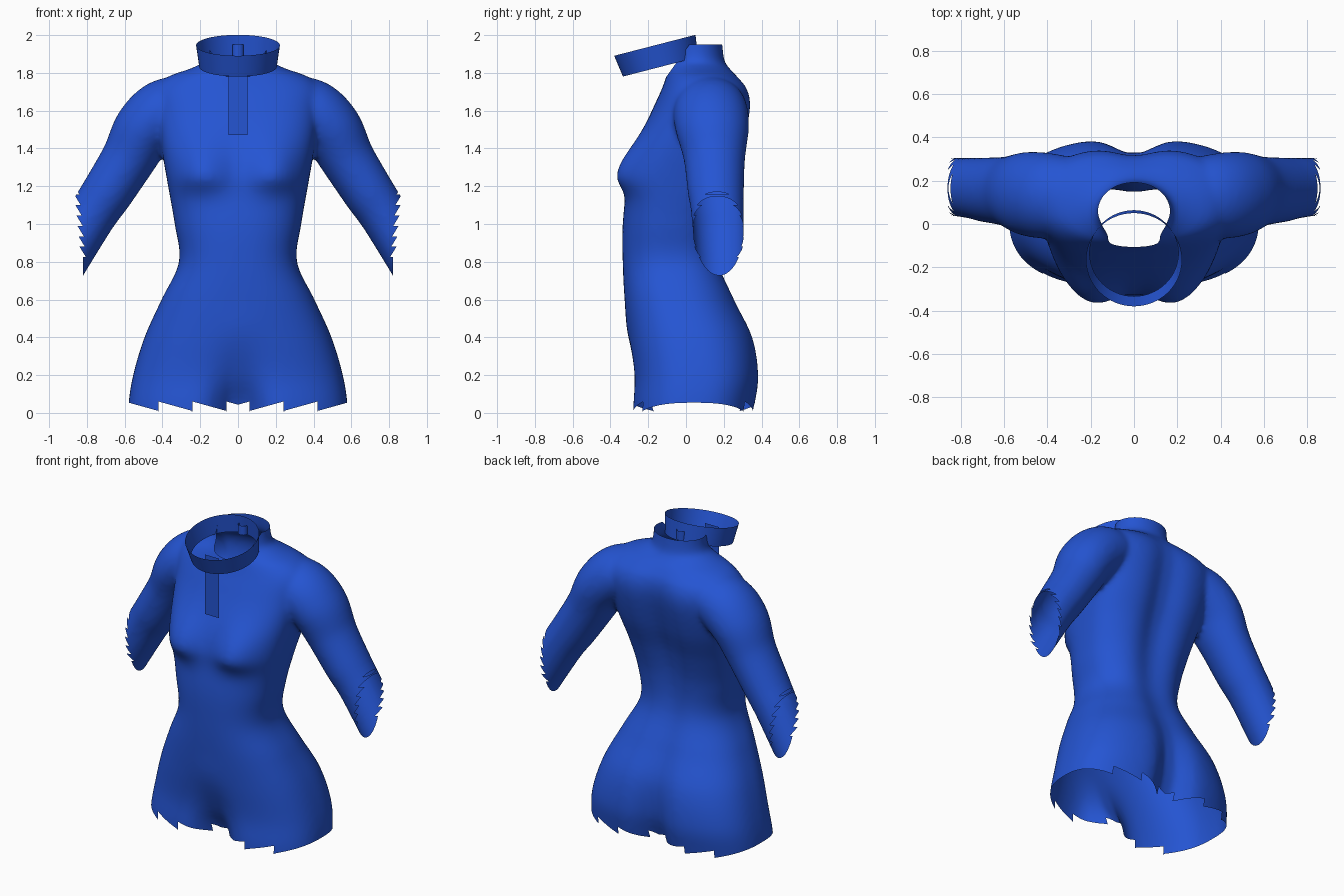
import bpy, bmesh, math
from math import sin, cos, pi, exp
from mathutils import Vector

cube = bpy.data.objects.get("Cube")
if cube:
    bpy.data.objects.remove(cube)

blue = bpy.data.materials.new("royal_blue")
blue.use_nodes = True
blue.diffuse_color = (0.018, 0.09, 0.65, 1)
blue.node_tree.nodes["Principled BSDF"].inputs["Base Color"].default_value = blue.diffuse_color


def spline(rows, steps=6):
    """Catmull-Rom resampling of rows of parameters."""
    out = []
    for i in range(len(rows) - 1):
        a, b, c, d = (rows[min(max(k, 0), len(rows) - 1)] for k in (i - 1, i, i + 1, i + 2))
        for s in range(steps):
            t = s / steps
            out.append([0.5 * (2 * q + (r - p) * t + (2 * p - 5 * q + 4 * r - u) * t * t
                               + (3 * q - p - 3 * r + u) * t ** 3)
                        for p, q, r, u in zip(a, b, c, d)])
    return out + [list(rows[-1])]


def loft(bm, rings, capped=True):
    loops = [[bm.verts.new(p) for p in ring] for ring in rings]
    n = len(loops[0])
    for a, b in zip(loops, loops[1:]):
        for i in range(n):
            j = (i + 1) % n
            bm.faces.new((a[i], a[j], b[j], b[i]))
    if capped:
        bm.faces.new(loops[0][::-1])
        bm.faces.new(loops[-1])


def finish(bm, name):
    mesh = bpy.data.meshes.new(name)
    bm.to_mesh(mesh)
    bm.free()
    obj = bpy.data.objects.new(name, mesh)
    bpy.context.collection.objects.link(obj)
    mesh.materials.clear()
    mesh.materials.append(blue)
    for p in mesh.polygons:
        p.use_smooth = True
    return obj


# Torso rows: height, half width, front y, back y, back groove, front groove, squareness
torso = [
    (-0.12, 0.58, -0.295, 0.34, 0.15, 0.2, 2.6),
    (0.04, 0.58, -0.295, 0.375, 0.11, 0.15, 2.6),
    (0.2, 0.555, -0.285, 0.395, 0.08, 0.05, 2.6),
    (0.4, 0.495, -0.305, 0.365, 0.05, 0, 2.5),
    (0.6, 0.405, -0.325, 0.27, 0.03, 0, 2.4),
    (0.8, 0.312, -0.335, 0.19, 0.03, 0, 2.4),
    (1.0, 0.335, -0.335, 0.19, 0.04, 0, 2.4),
    (1.2, 0.37, -0.31, 0.235, 0.05, 0, 2.6),
    (1.4, 0.405, -0.265, 0.305, 0.05, 0, 2.8),
    (1.6, 0.435, -0.18, 0.35, 0.04, 0, 2.7),
    (1.71, 0.44, -0.13, 0.335, 0.025, 0, 2.5),
    (1.78, 0.37, -0.105, 0.28, 0.01, 0, 2.2),
    (1.83, 0.235, -0.09, 0.225, 0, 0, 2),
    (1.88, 0.175, -0.08, 0.2, 0, 0, 2),
    (2.05, 0.165, -0.06, 0.185, 0, 0, 2),
]


def torso_ring(z, w, front, back, dip_back, dip_front, square, n=90):
    ring, mid, half = [], (front + back) / 2, (back - front) / 2
    power = 2 / square
    # Bust swell: steep below, long slope above
    swell = 0.085 * exp(-((z - 1.26) / (0.09 if z < 1.26 else 0.17)) ** 2)
    for i in range(n):
        c, s = cos(2 * pi * i / n), sin(2 * pi * i / n)
        x = w * math.copysign(abs(c) ** power, c)
        y = mid + half * math.copysign(abs(s) ** power, s)
        if s > 0:
            y -= dip_back * exp(-(x / 0.11) ** 2)
        else:
            y += dip_front * exp(-(x / 0.12) ** 2)
            y -= swell * exp(-((abs(x) - 0.2) / 0.15) ** 2) * min(1, -3 * s)
        ring.append((x, y, z))
    return ring


bm = bmesh.new()
loft(bm, [torso_ring(*row) for row in spline(torso)])

# Sleeve rows: centre x, centre y, centre z, radius in the front plane, radius in depth
sleeve = [
    (0.2, 0.13, 1.65, 0.13, 0.16),
    (0.37, 0.13, 1.605, 0.17, 0.195),
    (0.49, 0.138, 1.505, 0.165, 0.195),
    (0.58, 0.15, 1.345, 0.145, 0.163),
    (0.69, 0.158, 1.17, 0.136, 0.149),
    (0.78, 0.168, 1.035, 0.129, 0.138),
    (0.96, 0.178, 0.735, 0.125, 0.128),
]
rows = spline(sleeve)
for side in (1, -1):
    rings = []
    for k, (x, y, z, r, depth) in enumerate(rows):
        a, b = rows[max(k - 1, 0)], rows[min(k + 1, len(rows) - 1)]
        along = Vector((b[0] - a[0], 0, b[2] - a[2])).normalized()
        across = Vector((-along.z, 0, along.x))
        ring = []
        for i in range(40):
            t = 2 * pi * i / 40
            p = Vector((x, y, z)) + across * r * cos(t) + Vector((0, depth * sin(t), 0))
            ring.append((p.x * side, p.y, p.z))
        rings.append(ring)
    loft(bm, rings)
bmesh.ops.recalc_face_normals(bm, faces=bm.faces)

# Fuse the volumes into one smooth skin
source = finish(bm, "body_volume")
remesh = source.modifiers.new("fuse", "REMESH")
remesh.mode = "VOXEL"
remesh.voxel_size = 0.015
soften = source.modifiers.new("soften", "SMOOTH")
soften.iterations = 10
bpy.context.view_layer.update()
skin = bpy.data.meshes.new_from_object(source.evaluated_get(bpy.context.evaluated_depsgraph_get()))
bpy.data.objects.remove(source)

bm = bmesh.new()
bm.from_mesh(skin)


def cut(point, normal, inside=None, clear=False):
    """Slice the faces whose centre passes the test; optionally drop the outer half."""
    faces = [f for f in bm.faces if inside is None or inside(f.calc_center_median())]
    edges = {e for f in faces for e in f.edges}
    verts = {v for f in faces for v in f.verts}
    bmesh.ops.bisect_plane(bm, geom=list(verts) + list(edges) + faces, dist=1e-5,
                           plane_co=point, plane_no=normal, clear_outer=clear)


# Open the neck: flat at the back, sloping down at the front
cut((0, 0, 1.95), (0, 0, 1), clear=True)
cut((0, -0.1, 1.785), (0, -1.4, 1), clear=True)

# Saw teeth: hem teeth step across x, cuff teeth step up z
HEM, CUFF = 0.18, 0.055
LOWEST = 15 * CUFF


def hem_height(x):
    return 0.06 - 0.05 * (((0.6 - abs(x)) / HEM) % 1)


def cuff_reach(z):
    if z < LOWEST:
        return 0.82
    return 0.798 + 0.1 * (z - 0.75) + 0.028 * ((z / CUFF) % 1)


for side in (1, -1):
    for k in range(4):
        outer = 0.6 - k * HEM
        cut((side * outer, 0, 0), (1, 0, 0), lambda c: c.z < 0.12 and abs(c.x) < 0.6)
        cut((side * outer, 0, 0.06), (-side * 0.05 / HEM, 0, 1),
            lambda c: c.z < 0.12 and outer - HEM < c.x * side < outer)
    cut((side * 0.82, 0, 0), (side, 0, 0), lambda c: c.z < LOWEST + 0.03)
    for k in range(15, 23):
        low = k * CUFF
        cut((0, 0, low), (0, 0, 1), lambda c: c.x * side > 0.7)
        cut((0, 0, low + CUFF), (0, 0, 1), lambda c: c.x * side > 0.7)
        cut((side * cuff_reach(low + 1e-6), 0, low), (side, 0, -0.1 - 0.028 / CUFF),
            lambda c: c.x * side > 0.7 and low < c.z < low + CUFF)


def trimmed(c):
    return c.z < hem_height(c.x) or abs(c.x) > cuff_reach(c.z)


bmesh.ops.delete(bm, geom=[f for f in bm.faces if trimmed(f.calc_center_median())], context="FACES")
finish(bm, "bodysuit")

# Flat front placket, hanging straight down from the collar to the chest
bm = bmesh.new()
bm.faces.new([bm.verts.new((x, -0.27, z))
              for x, z in ((-0.05, 1.47), (0.05, 1.47), (0.05, 1.86), (-0.05, 1.86))])
finish(bm, "front_placket")

# Tilted open collar band
bm = bmesh.new()
tilt = Vector((0, 0.97, 0.25))
rings = []
for centre, radius in ((Vector((0, -0.135, 1.832)), 0.205), (Vector((0, -0.165, 1.946)), 0.222)):
    rings.append([centre + Vector((1, 0, 0)) * radius * cos(2 * pi * i / 64)
                  + tilt * radius * sin(2 * pi * i / 64) for i in range(64)])
loft(bm, rings, capped=False)
finish(bm, "collar_band")

# Small fastener at the back of the collar
bm = bmesh.new()
loft(bm, [[(0.03 * cos(2 * pi * i / 20), 0.048 + 0.024 * sin(2 * pi * i / 20), z) for i in range(20)]
          for z in (1.89, 1.95)], capped=False)
finish(bm, "collar_fastener")
